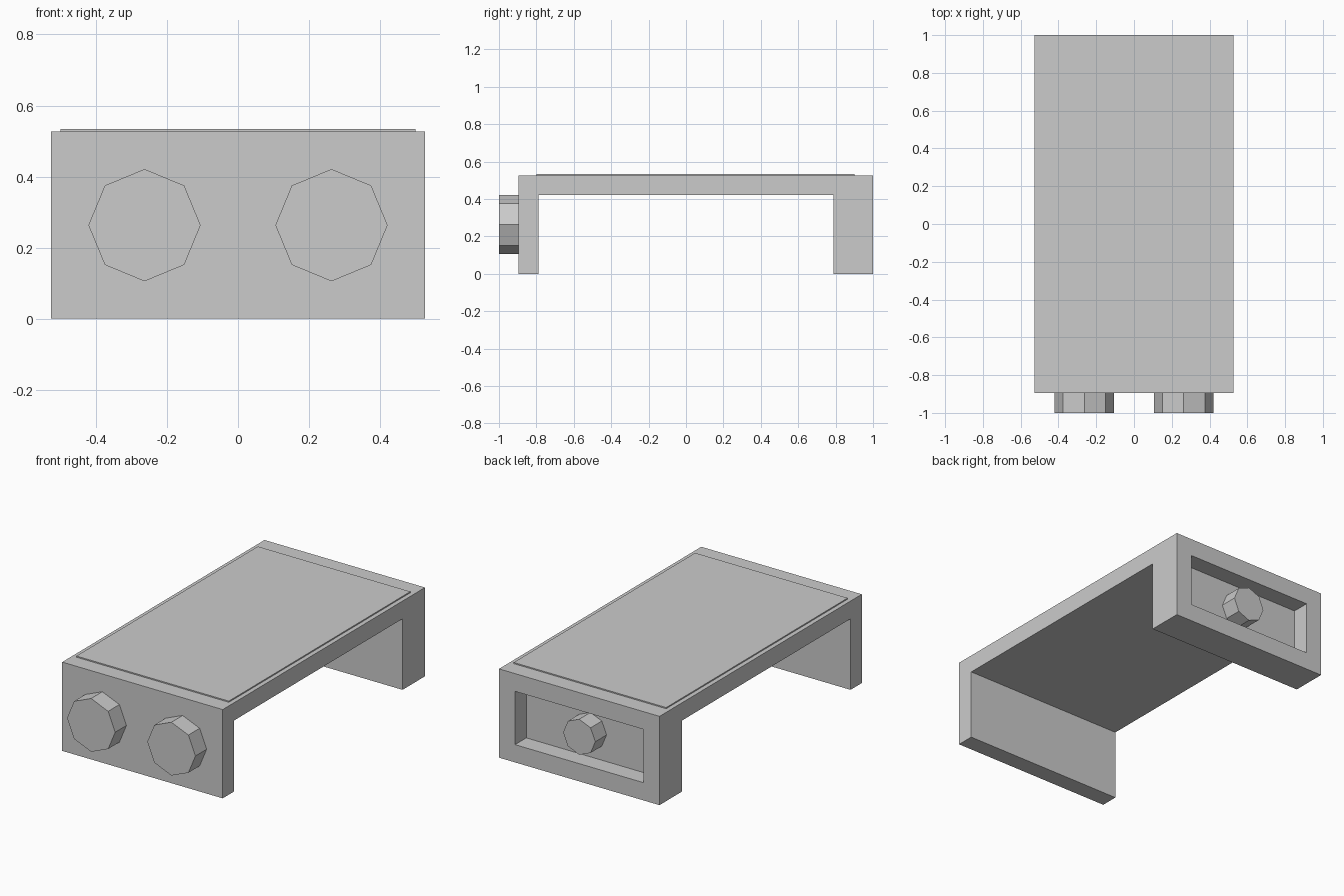
import bpy
import bmesh
import math
from mathutils import Matrix, Vector

cube = bpy.data.objects.get("Cube")
if cube:
    bpy.data.objects.remove(cube, do_unlink=True)

U = 2 / 19                # basic wall thickness
HALF_W, TOP = 5 * U, 5 * U
FRONT, BACK = -8.5 * U, 9.5 * U

grey = bpy.data.materials.new("light_grey")
grey.use_nodes = True
colour = (0.6, 0.6, 0.6, 1)
grey.diffuse_color = colour
grey.node_tree.nodes["Principled BSDF"].inputs["Base Color"].default_value = colour


def finish(name, bm):
    bmesh.ops.recalc_face_normals(bm, faces=bm.faces[:])
    mesh = bpy.data.meshes.new(name)
    bm.to_mesh(mesh)
    bm.free()
    mesh.materials.append(grey)
    obj = bpy.data.objects.new(name, mesh)
    bpy.context.collection.objects.link(obj)
    return obj


def knob(name, x, radius, y):
    """Eight-sided knob lying along y, one corner pointing up."""
    bm = bmesh.new()
    place = Matrix.Translation((x, y, TOP / 2)) @ Matrix.Rotation(math.pi / 2, 4, "X")
    bmesh.ops.create_cone(bm, cap_ends=True, segments=8, radius1=radius,
                          radius2=radius, depth=U, matrix=place)
    return finish(name, bm)


# Bridge-shaped body: side profile extruded across the width
profile = [(FRONT, 0), (FRONT + U, 0), (FRONT + U, TOP - U), (BACK - 2 * U, TOP - U),
           (BACK - 2 * U, 0), (BACK, 0), (BACK, TOP), (FRONT, TOP)]
bm = bmesh.new()
side = bm.faces.new([bm.verts.new((-HALF_W, y, z)) for y, z in profile])
ext = bmesh.ops.extrude_face_region(bm, geom=[side])
moved = [v for v in ext["geom"] if isinstance(v, bmesh.types.BMVert)]
bmesh.ops.translate(bm, verts=moved, vec=(2 * HALF_W, 0, 0))
bmesh.ops.recalc_face_normals(bm, faces=bm.faces[:])

# Recessed panel in the back leg
back = max(bm.faces, key=lambda f: f.calc_center_median().y)
bmesh.ops.inset_region(bm, faces=[back], thickness=U, use_even_offset=True)
rim = bmesh.ops.extrude_face_region(bm, geom=[back])
inner = [v for v in rim["geom"] if isinstance(v, bmesh.types.BMVert)]
bmesh.ops.translate(bm, verts=inner, vec=(0, -U, 0))
if back.is_valid:
    bmesh.ops.delete(bm, geom=[back], context="FACES_ONLY")
finish("bridge_body", bm)

# Thin raised plate on the deck
bm = bmesh.new()
bmesh.ops.create_cube(bm, size=1)
bmesh.ops.scale(bm, verts=bm.verts[:], vec=(1.0, 1.7, 0.007))
bmesh.ops.translate(bm, verts=bm.verts[:], vec=Vector((0, 0.05, TOP + 0.0035)))
finish("top_plate", bm)

# Two front knobs and a smaller one inside the back recess
for label, sign in (("left", 1), ("right", -1)):
    knob("front_knob_" + label, sign * 2.5 * U, 1.5 * U, FRONT - U / 2)
knob("back_knob", 0, U, BACK - U / 2)
